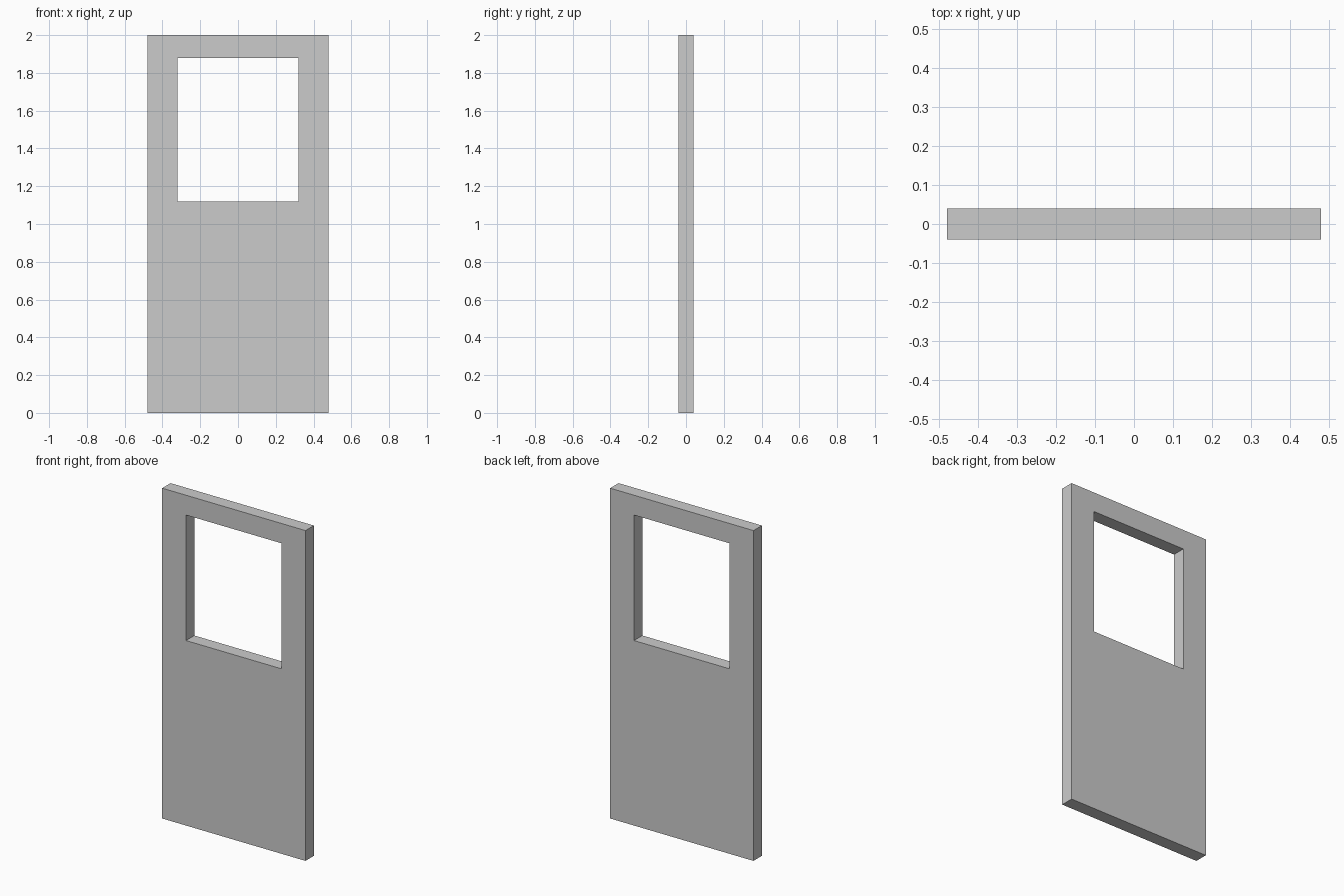
import bpy, bmesh

if "Cube" in bpy.data.objects:
    bpy.data.objects.remove(bpy.data.objects["Cube"])

# Grid lines of the door face: outer edges and window opening
XS = [-0.48, -0.32, 0.32, 0.48]
ZS = [0.0, 1.12, 1.88, 2.0]
HALF_DEPTH = 0.04

bm = bmesh.new()
grid = [[bm.verts.new((x, -HALF_DEPTH, z)) for x in XS] for z in ZS]

# Front face, leaving the centre cell open as the window
for r in range(3):
    for c in range(3):
        if (r, c) != (1, 1):
            bm.faces.new((grid[r][c], grid[r][c + 1],
                          grid[r + 1][c + 1], grid[r + 1][c]))

# Give the panel its thickness
result = bmesh.ops.extrude_face_region(bm, geom=bm.faces[:], use_keep_orig=True)
moved = [g for g in result["geom"] if isinstance(g, bmesh.types.BMVert)]
bmesh.ops.translate(bm, verts=moved, vec=(0, 2 * HALF_DEPTH, 0))
bmesh.ops.recalc_face_normals(bm, faces=bm.faces[:])

mesh = bpy.data.meshes.new("door_panel")
bm.to_mesh(mesh)
bm.free()
door = bpy.data.objects.new("door_panel", mesh)
bpy.context.collection.objects.link(door)
